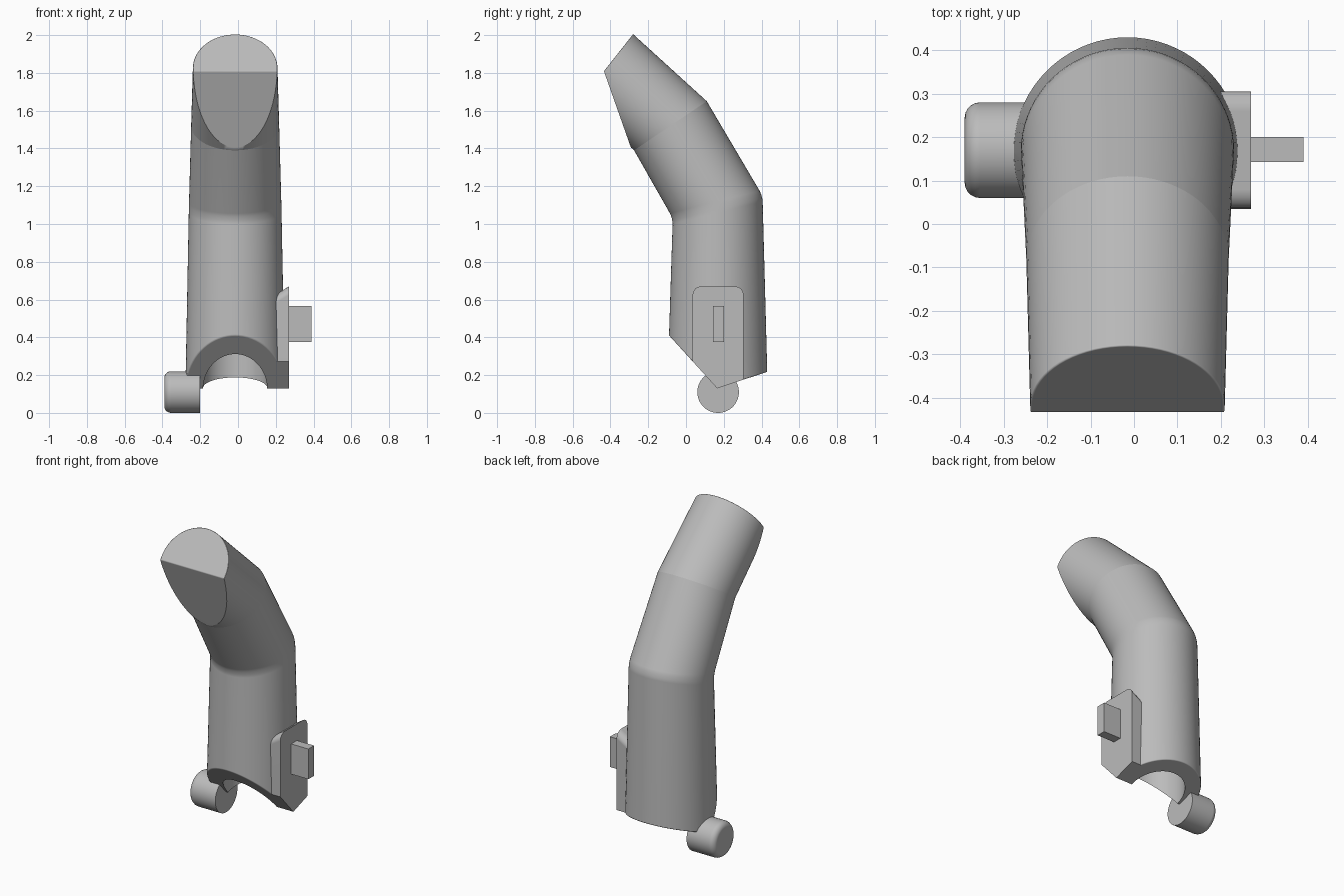
import bpy, bmesh, math
from mathutils import Vector, Matrix

if "Cube" in bpy.data.objects:
    bpy.data.objects.remove(bpy.data.objects["Cube"])

CX, CY = -0.015, 0.17          # axis of the lower sleeve
SEGMENTS = 72

grey = bpy.data.materials.new("plain_grey")
grey.use_nodes = True
grey.diffuse_color = (0.5, 0.5, 0.5, 1)
grey.node_tree.nodes["Principled BSDF"].inputs["Base Color"].default_value = (0.5, 0.5, 0.5, 1)


def add_object(name, bm):
    bmesh.ops.recalc_face_normals(bm, faces=bm.faces)
    mesh = bpy.data.meshes.new(name)
    bm.to_mesh(mesh)
    bm.free()
    mesh.materials.append(grey)
    obj = bpy.data.objects.new(name, mesh)
    bpy.context.collection.objects.link(obj)
    return obj


def smooth(obj, degrees=30):
    bpy.ops.object.select_all(action='DESELECT')
    obj.select_set(True)
    bpy.context.view_layer.objects.active = obj
    bpy.ops.object.shade_smooth_by_angle(angle=math.radians(degrees))
    weighted = obj.modifiers.new("even_shading", 'WEIGHTED_NORMAL')
    weighted.keep_sharp = True


def loft(sections):
    """Closed tube through tilted rings given as (front, back, half width)."""
    bm = bmesh.new()
    rings = []
    for front, back, half_width in sections:
        f, b = Vector((CX, *front)), Vector((CX, *back))
        middle, arm = (f + b) / 2, (b - f) / 2
        rings.append([bm.verts.new(middle + arm * math.sin(a) + Vector((half_width * math.cos(a), 0, 0)))
                      for a in (math.tau * i / SEGMENTS for i in range(SEGMENTS))])
    for low, high in zip(rings, rings[1:]):
        for i in range(SEGMENTS):
            j = (i + 1) % SEGMENTS
            bm.faces.new((low[i], low[j], high[j], high[i]))
    bm.faces.new(rings[0][::-1])
    bm.faces.new(rings[-1])
    bmesh.ops.recalc_face_normals(bm, faces=bm.faces)
    return bm, rings


def slice_off(bm, point, normal):
    """Remove everything on the normal side of a plane and close the cut."""
    geom = bm.verts[:] + bm.edges[:] + bm.faces[:]
    bmesh.ops.bisect_plane(bm, geom=geom, plane_co=point, plane_no=normal, clear_outer=True)
    bmesh.ops.edgeloop_fill(bm, edges=[e for e in bm.edges if e.is_boundary])
    bmesh.ops.recalc_face_normals(bm, faces=bm.faces)


def wedge(bm):
    """Cut the V-shaped underside shared by the sleeve and side plate."""
    apex = (0, 0.165, 0.13)
    slice_off(bm, apex, (0, -1.1, -1))
    slice_off(bm, apex, (0, 0.33, -1))


def round_edges(bm, rule, width, segments=4):
    edges = [e for e in bm.edges if len(e.link_faces) == 2 and rule(e)]
    bmesh.ops.bevel(bm, geom=edges, offset=width, segments=segments, profile=0.5,
                    affect='EDGES', clamp_overlap=True)


def box(low, high):
    bm = bmesh.new()
    low, high = Vector(low), Vector(high)
    matrix = Matrix.Translation((low + high) / 2) @ Matrix.Diagonal((*(high - low), 1))
    bmesh.ops.create_cube(bm, size=1, matrix=matrix)
    return bm


def cylinder(radius, depth, matrix):
    bm = bmesh.new()
    bmesh.ops.create_cone(bm, cap_ends=True, segments=64, radius1=radius, radius2=radius,
                          depth=depth, matrix=matrix)
    return bm


# Shared tilted section between the sleeve and the tip
TOP_RING = ((-0.275, 1.39), (0.11, 1.65), 0.233)

# Bent sleeve with wedge underside and softened edges
bm, rings = loft([((-0.103, 0), (0.436, 0), 0.266),
                  ((-0.07, 1.03), (0.405, 1.15), 0.245), TOP_RING])
wedge(bm)
round_edges(bm, lambda e: all(v.co.z < 0.7 for v in e.verts) and e.calc_face_angle() > 0.5
            and e.calc_length() < 0.15, 0.03)
round_edges(bm, lambda e: all(0.95 < v.co.z < 1.2 for v in e.verts), 0.03, 3)
sleeve = add_object("bent_sleeve", bm)

# Vertical bore opening through the underside
cutter = add_object("bore_cutter", cylinder(0.17, 1.0, Matrix.Translation((CX, CY, 0.4))))
cutter.hide_render = True
boolean = sleeve.modifiers.new("bore", 'BOOLEAN')
boolean.operation, boolean.object, boolean.solver = 'DIFFERENCE', cutter, 'EXACT'
bpy.context.view_layer.objects.active = sleeve
bpy.ops.object.modifier_apply(modifier="bore")
bpy.data.objects.remove(cutter)
smooth(sleeve)

# Tip with a flat slanted pad on the front
bm, rings = loft([TOP_RING, ((-0.56, 1.65), (-0.28, 2.005), 0.224)])
slice_off(bm, (0, -0.435, 1.81), (0, -0.41, -0.145))
round_edges(bm, lambda e: all(v.co.z > 1.805 - 0.02 and v.co.z - 1.27 * v.co.y > 2.33
                              for v in e.verts) and e.calc_face_angle() > 0.6, 0.022)
smooth(add_object("tip", bm))

# Side plate: rounded top corners, top edge sloping down toward the sleeve
bm = box((0.19, 0.035, 0), (0.27, 0.305, 0.67))
round_edges(bm, lambda e: all(v.co.z > 0.6 for v in e.verts)
            and abs(e.verts[0].co.x - e.verts[1].co.x) > 0.05, 0.045)
for v in bm.verts:
    if v.co.z > 0.5 and v.co.x < 0.2:
        v.co.z -= 0.05
wedge(bm)
smooth(add_object("side_plate", bm))

# Rectangular peg on the plate
add_object("side_peg", box((0.26, 0.143, 0.375), (0.39, 0.2, 0.565)))

# Hinge knuckle with a rounded outer rim
bm = cylinder(0.11, 0.19, Matrix.Translation((-0.295, CY, 0.11)) @ Matrix.Rotation(math.pi / 2, 4, 'Y'))
round_edges(bm, lambda e: all(v.co.x < -0.38 for v in e.verts), 0.035, 5)
smooth(add_object("hinge_knuckle", bm))
